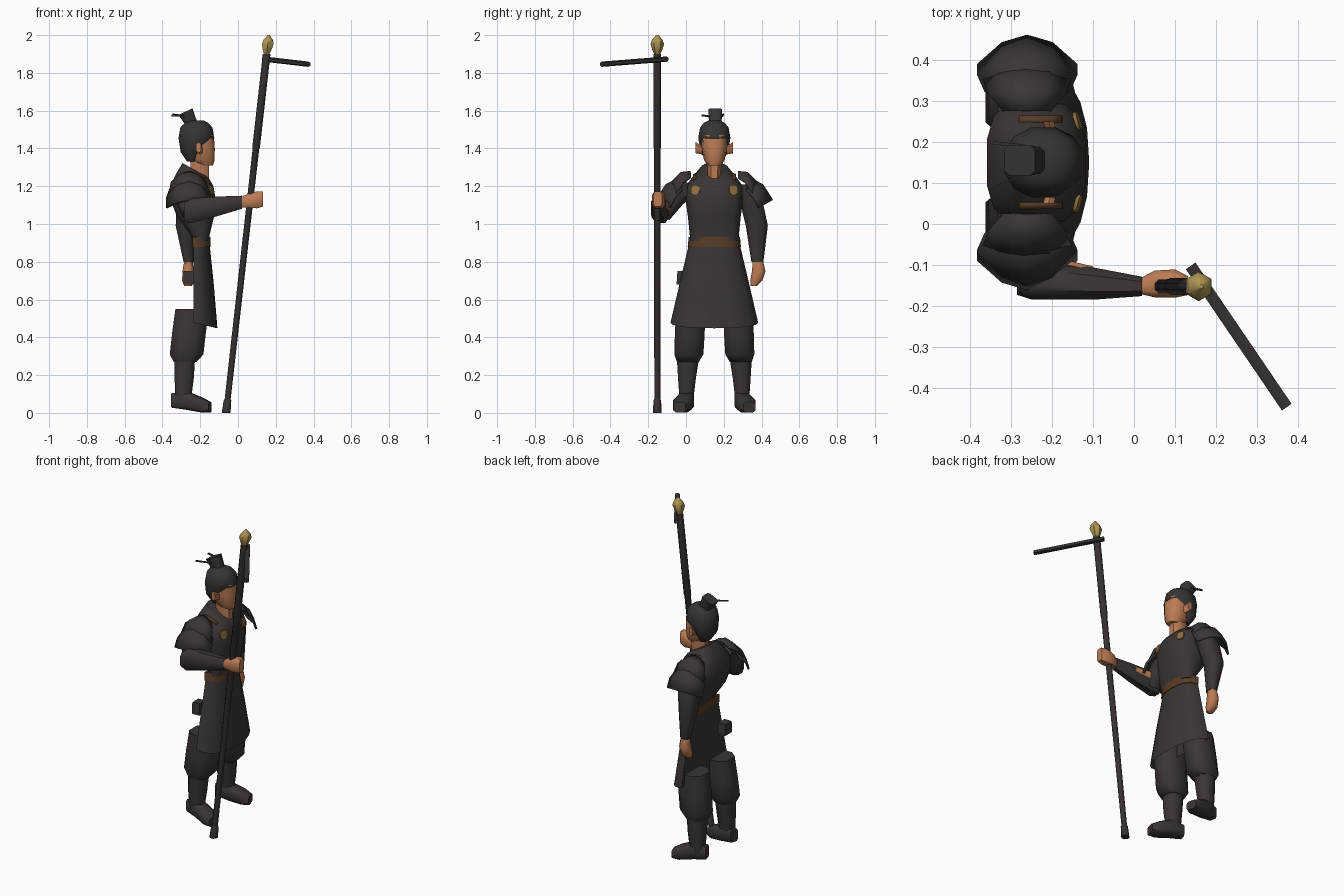
import bpy, bmesh, math
from mathutils import Vector as V

CY = 0.15  # body centre line in y; the figure faces +x


def mat(name, *rgb):
    m = bpy.data.materials.new(name)
    m.diffuse_color = (*rgb, 1)
    return m


CLOTH = mat("dark_cloth", 0.044, 0.035, 0.035)
HAIR = mat("hair_black", 0.036, 0.033, 0.033)
WOOD = mat("dark_shaft", 0.038, 0.032, 0.033)
SKIN = mat("skin", 0.50, 0.20, 0.09)
BROWN = mat("belt_brown", 0.095, 0.047, 0.02)
GOLD = mat("gold", 0.42, 0.30, 0.09)
BADGE = mat("badge_gold", 0.28, 0.16, 0.05)


def finish(name, bm, material):
    bmesh.ops.recalc_face_normals(bm, faces=bm.faces[:])
    me = bpy.data.meshes.new(name)
    bm.to_mesh(me)
    bm.free()
    me.materials.append(material)
    ob = bpy.data.objects.new(name, me)
    bpy.context.collection.objects.link(ob)
    return ob


def loft(name, rings, material, a=(1, 0, 0), b=(0, 1, 0), n=8, p=2.5, caps=(True, True), turn=0.5, half=False):
    """Skin rings (x, y, z, ra, rb[, tilt]); tilt raises the -a side; half flattens the -a side."""
    bm = bmesh.new()
    a, b = V(a).normalized(), V(b).normalized()
    loops = []
    for x, y, z, ra, rb, *tilt in rings:
        loop = []
        for i in range(n):
            t = 2 * math.pi * (i + turn) / n
            c, s = math.cos(t), math.sin(t)
            u = math.copysign(abs(c) ** (2 / p), c)
            w = math.copysign(abs(s) ** (2 / p), s)
            if half:
                u = max(u, 0)
            q = V((x, y, z)) + a * ra * u + b * rb * w
            if tilt:
                q.z -= tilt[0] * u
            loop.append(bm.verts.new(q))
        loops.append(loop)
    for l0, l1 in zip(loops, loops[1:]):
        for i in range(n):
            j = (i + 1) % n
            bm.faces.new((l0[i], l0[j], l1[j], l1[i]))
    if caps[0]:
        bm.faces.new(loops[0])
    if caps[1]:
        bm.faces.new(loops[-1])
    return finish(name, bm, material)


def span(z, x0, x1, hw, *tilt):
    """Body ring from its back and front x and its half width."""
    return ((x0 + x1) / 2, CY, z, (x1 - x0) / 2, hw, *tilt)


def strip(name, rows, material, thick):
    """Sheet through rows of points, given thickness."""
    bm = bmesh.new()
    vs = [[bm.verts.new(q) for q in r] for r in rows]
    for r0, r1 in zip(vs, vs[1:]):
        for i in range(len(r0) - 1):
            bm.faces.new((r0[i], r0[i + 1], r1[i + 1], r1[i]))
    ob = finish(name, bm, material)
    m = ob.modifiers.new("thickness", "SOLIDIFY")
    m.thickness, m.offset = thick, 0
    return ob


# Tunic, D-shaped skirt and belt
torso = loft("tunic", [
    span(0.91, -0.237, -0.152, 0.128), span(0.94, -0.25, -0.15, 0.13),
    span(1.04, -0.325, -0.125, 0.14), span(1.13, -0.36, -0.116, 0.153),
    span(1.20, -0.36, -0.128, 0.152), span(1.25, -0.33, -0.148, 0.115, 0.015),
    span(1.288, -0.295, -0.168, 0.072, 0.035)], CLOTH, n=14, p=3)
loft("skirt", [(-0.236, CY, 0.478, 0.127, 0.232, 0.03), (-0.236, CY, 0.68, 0.108, 0.185),
               (-0.236, CY, 0.90, 0.085, 0.133)], CLOTH, n=20, p=2.3, caps=(False, True), turn=0, half=True)
loft("belt", [(-0.239, CY, 0.878, 0.093, 0.141), (-0.242, CY, 0.93, 0.096, 0.136)],
     BROWN, n=20, p=2.6, turn=0, half=True)
loft("hip_pouch", [(-0.262, -0.015, 0.68, 0.03, 0.042), (-0.262, -0.015, 0.75, 0.03, 0.036)],
     CLOTH, n=4, p=4)

# Neck, face, hair and ears
loft("neck", [(-0.197, CY, 1.20, 0.045, 0.035), (-0.205, CY, 1.36, 0.055, 0.042)], SKIN)
loft("face", [span(1.31, -0.22, -0.13, 0.036), span(1.34, -0.25, -0.121, 0.055),
              span(1.40, -0.27, -0.120, 0.067), span(1.47, -0.27, -0.125, 0.072)], SKIN, n=10)
loft("hair", [span(1.33, -0.27, -0.215, 0.045), span(1.38, -0.305, -0.195, 0.074),
              span(1.455, -0.318, -0.122, 0.088), span(1.51, -0.308, -0.132, 0.078),
              span(1.535, -0.285, -0.155, 0.058), span(1.547, -0.26, -0.18, 0.035)], HAIR, n=12, p=2.2)
loft("hair_bun", [(-0.245, 0.155, 1.53, 0.032, 0.032), (-0.278, 0.155, 1.595, 0.042, 0.038)],
     HAIR, a=(0.9, 0, 0.42), n=8, p=5)
loft("hair_pin", [(-0.35, 0.085, 1.575, 0.006, 0.006), (-0.27, 0.12, 1.57, 0.006, 0.006),
                  (-0.27, 0.19, 1.57, 0.006, 0.006), (-0.345, 0.198, 1.58, 0.006, 0.006)],
     HAIR, a=(0, 0, 1), b=(0.6, 0.8, 0), n=4)

for s, side in ((-1, "right"), (1, "left")):
    def Y(d):
        return CY + s * d

    loft(side + "_ear", [(-0.20, Y(0.065), 1.39, 0.014, 0.022), (-0.208, Y(0.10), 1.405, 0.015, 0.03)],
         SKIN, b=(0, 0, 1), n=6)

    # Trousers, boot and foot, feet turned outward
    loft(side + "_trouser", [(-0.242, Y(0.125), 0.55, 0.095, 0.082), (-0.26, Y(0.13), 0.42, 0.095, 0.084),
                             (-0.272, Y(0.135), 0.31, 0.095, 0.082), (-0.28, Y(0.14), 0.27, 0.065, 0.062)],
         CLOTH, n=8)
    loft(side + "_boot", [(-0.282, Y(0.14), 0.285, 0.058, 0.062), (-0.285, Y(0.145), 0.18, 0.054, 0.05),
                          (-0.29, Y(0.148), 0.06, 0.043, 0.038)], CLOTH, n=8)
    loft(side + "_foot", [(-0.348, Y(0.135), 0.066, 0.03, 0.04), (-0.27, Y(0.148), 0.065, 0.044, 0.05),
                          (-0.19, Y(0.172), 0.041, 0.05, 0.04), (-0.147, Y(0.185), 0.03, 0.034, 0.028)],
         CLOTH, a=(-0.25 * s, 1, 0), b=(0, 0, 1), n=8, p=4)

    # Layered shoulder guard: rows of (distance out, height, half length, sag, corner inset)
    for layer, rows in (("upper", ((0.125, 1.275, 0.055, 0.03, 0.0), (0.175, 1.27, 0.092, 0.05, 0.01),
                                   (0.24, 1.205, 0.107, 0.065, 0.03))),
                        ("lower", ((0.19, 1.24, 0.10, 0.06, 0.02), (0.255, 1.205, 0.118, 0.07, 0.045),
                                   (0.306, 1.125, 0.118, 0.04, 0.07)))):
        strip(f"{side}_{layer}_shoulder_guard",
              [[(-0.26 + hw * u, Y(d - inset * u * u), z - sag * u * u)
                for u in (-1, -0.5, 0, 0.5, 1)] for d, z, hw, sag, inset in rows], CLOTH, 0.012)

    # Chest badge and shoulder strap laid onto the tunic
    bpy.context.view_layer.update()
    hit, loc, nrm, _ = torso.ray_cast(V((0, Y(0.1), 1.18)), V((-1, 0, 0)))
    if hit:
        up = (V((0, 0, 1)) - nrm * nrm.z).normalized()
        loft(side + "_badge", [(*(loc - nrm * 0.002), 0.024, 0.026), (*(loc + nrm * 0.006), 0.024, 0.026)],
             BADGE, a=nrm.cross(up), b=up, n=8, p=3)
    pts = []
    for x in (-0.28, -0.24, -0.20, -0.175):
        hit, loc, nrm, _ = torso.ray_cast(V((x, Y(0.105), 2)), V((0, 0, -1)))
        if hit:
            pts.append([loc + V((0, w, 0.004 - 0.4 * s * w)) for w in (-0.008, 0.008)])
    if len(pts) > 1:
        strip(side + "_shoulder_strap", pts, BROWN, 0.006)

# Right arm, bent forward to grip the shaft
loft("right_upper_arm", [(-0.26, 0.03, 1.20, 0.07, 0.05), (-0.262, -0.06, 1.14, 0.072, 0.06),
                         (-0.245, -0.125, 1.05, 0.05, 0.05)], CLOTH, b=(0, 0.75, -0.65), n=8)
loft("right_forearm", [(-0.285, -0.135, 1.06, 0.04, 0.05), (-0.25, -0.135, 1.07, 0.052, 0.07),
                       (-0.10, -0.145, 1.095, 0.042, 0.054), (0.02, -0.152, 1.115, 0.025, 0.037)],
     CLOTH, a=(0, 1, 0), b=(0, 0, 1), n=8)
loft("right_inner_arm", [(-0.20, -0.092, 1.095, 0.014, 0.025), (-0.10, -0.112, 1.105, 0.01, 0.018)],
     SKIN, a=(0, 1, 0), b=(0, 0, 1), n=6)
loft("right_hand", [(0.01, -0.152, 1.115, 0.018, 0.027), (0.05, -0.146, 1.122, 0.034, 0.038),
                    (0.10, -0.145, 1.128, 0.036, 0.047), (0.132, -0.15, 1.132, 0.024, 0.042)],
     SKIN, a=(0, 1, 0), b=(0, 0, 1), n=8, p=3.5)

# Left arm, hanging
loft("left_arm", [(-0.26, 0.30, 1.21, 0.065, 0.055), (-0.265, 0.345, 1.12, 0.065, 0.065),
                  (-0.28, 0.375, 0.99, 0.053, 0.062), (-0.262, 0.378, 0.80, 0.028, 0.034)], CLOTH, n=8)
loft("left_hand", [(-0.262, 0.38, 0.81, 0.023, 0.028), (-0.264, 0.385, 0.75, 0.032, 0.038),
                   (-0.266, 0.372, 0.70, 0.032, 0.034), (-0.264, 0.358, 0.672, 0.022, 0.017)], SKIN, n=8)


# Leaning pole with foot cap, cross blade and finial
def pole(name, rings, material, n=8):
    loft(name, [(-0.063 + 0.113 * z, -0.152, z, r, r) for z, r in rings], material, n=n, p=2)


pole("pole_shaft", ((0.0, 0.017), (1.40, 0.019), (1.405, 0.022), (1.90, 0.022)), WOOD)
pole("pole_foot_cap", ((0.0, 0.025), (0.065, 0.022), (0.075, 0.016)), WOOD)
pole("pole_finial", ((1.895, 0.014), (1.92, 0.026), (1.952, 0.036), (1.975, 0.028), (2.0, 0.006)), GOLD, n=6)
loft("cross_blade", [(0.138, -0.102, 1.873, 0.016, 0.014), (0.372, -0.446, 1.846, 0.016, 0.014)],
     WOOD, a=(0.82, 0.57, 0), b=(0, 0, 1), n=6)

# Soft shading with sharp edges kept
bpy.ops.object.select_all(action="SELECT")
bpy.context.view_layer.objects.active = torso
bpy.ops.object.shade_smooth_by_angle(angle=math.radians(50))
